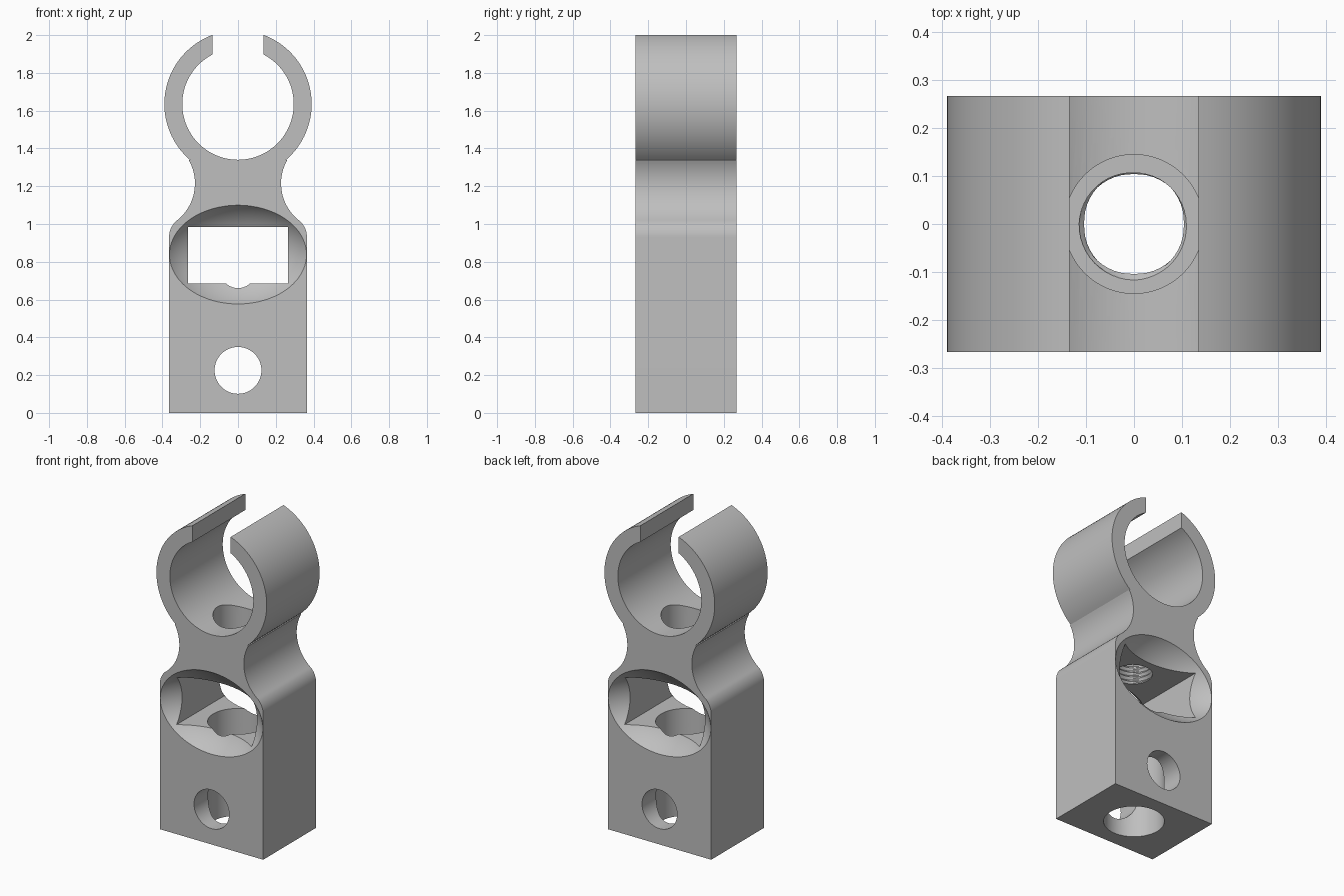
import bpy, bmesh, math
from mathutils import Matrix, Vector

if "Cube" in bpy.data.objects:
    bpy.data.objects.remove(bpy.data.objects["Cube"])

HALF_DEPTH = 0.267
HALF_WIDTH = 0.365
RING_Z = 1.635

grey = bpy.data.materials.new("plain grey")
grey.use_nodes = True
grey.diffuse_color = (0.52, 0.52, 0.52, 1)
grey.node_tree.nodes["Principled BSDF"].inputs["Base Color"].default_value = grey.diffuse_color


def finish(bm, name):
    bmesh.ops.recalc_face_normals(bm, faces=bm.faces)
    mesh = bpy.data.meshes.new(name)
    bm.to_mesh(mesh)
    bm.free()
    mesh.materials.append(grey)
    obj = bpy.data.objects.new(name, mesh)
    bpy.context.collection.objects.link(obj)
    return obj


def arc(cx, cz, r, start, end, steps):
    angles = [math.radians(start + (end - start) * i / steps) for i in range(steps + 1)]
    return [(cx + r * math.cos(a), cz + r * math.sin(a)) for a in angles]


def cylinder(name, r, length, centre, along_y=False):
    bm = bmesh.new()
    turn = Matrix.Rotation(math.pi / 2, 4, "X") if along_y else Matrix()
    bmesh.ops.create_cone(bm, cap_ends=True, segments=64, radius1=r, radius2=r,
                          depth=length, matrix=Matrix.Translation(centre) @ turn)
    return finish(bm, name)


def bowl(name, side):
    # ellipsoid centred outside the face, leaving a shallow oval dish
    bm = bmesh.new()
    place = Matrix.Translation((0, side * (HALF_DEPTH + 0.186), 0.838))
    size = Matrix.Diagonal((0.436, 0.336, 0.314, 1))
    bmesh.ops.create_uvsphere(bm, u_segments=96, v_segments=48, radius=1, matrix=place @ size)
    return finish(bm, name)


def thread(name, low, high, r_in, r_out, pitch, sides=48):
    # column whose radius ripples along a helix
    bm = bmesh.new()
    levels = round((high - low) / pitch * 4)
    rings = []
    for i in range(levels + 1):
        ring = []
        for j in range(sides):
            wave = abs((i / 4 - j / sides) % 1 * 2 - 1)
            r = r_in + (r_out - r_in) * wave
            a = math.tau * j / sides
            ring.append(bm.verts.new((r * math.cos(a), r * math.sin(a), low + i * pitch / 4)))
        rings.append(ring)
    for lower, upper in zip(rings, rings[1:]):
        for j in range(sides):
            k = (j + 1) % sides
            bm.faces.new((lower[j], lower[k], upper[k], upper[j]))
    bm.faces.new(rings[0])
    bm.faces.new(rings[-1])
    bmesh.ops.triangulate(bm, faces=bm.faces)
    return finish(bm, name)


# Body profile: open ring, waisted neck and square base
inner_top = math.degrees(math.acos(0.135 / 0.295))
outer_top = math.degrees(math.acos(0.135 / 0.39))
half = arc(0, RING_Z, 0.295, -90, inner_top, 40)
half += arc(0, RING_Z, 0.39, outer_top, -49.1, 36)
half += arc(0.478, 1.215, 0.25, 150.9, 231.3, 20)
half += arc(0.251, 0.931, 0.114, 51.3, 0, 10)[1:]
half.append((HALF_WIDTH, 0))
outline = half + [(-x, z) for x, z in reversed(half[1:])]

bm = bmesh.new()
face = bm.faces.new([bm.verts.new((x, -HALF_DEPTH, z)) for x, z in outline])
grown = bmesh.ops.extrude_face_region(bm, geom=[face])
moved = [v for v in grown["geom"] if isinstance(v, bmesh.types.BMVert)]
bmesh.ops.translate(bm, verts=moved, vec=(0, 2 * HALF_DEPTH, 0))
body = finish(bm, "clip_body")

# Rectangular slot through the body
bm = bmesh.new()
bmesh.ops.create_cube(bm, size=1, matrix=Matrix.Translation((0, 0, 0.835))
                      @ Matrix.Diagonal((0.53, 1, 0.3, 1)))
slot = finish(bm, "slot_cutter")

cutters = [
    slot,
    bowl("front_dish_cutter", -1),
    bowl("back_dish_cutter", 1),
    cylinder("cross_hole_cutter", 0.124, 1, Vector((0, 0, 0.225)), True),
    cylinder("base_bore_cutter", 0.176, 0.9, Vector((0, 0, 0.35))),
    cylinder("ring_bore_cutter", 0.145, 0.45, Vector((0, 0, 1.355))),
    thread("thread_cutter", 0.93, 1.17, 0.104, 0.12, 0.03),
]

# Cut every opening, then drop the cutters
bpy.context.view_layer.objects.active = body
for cutter in cutters:
    cutter.hide_render = True
    cut = body.modifiers.new(cutter.name, "BOOLEAN")
    cut.operation = "DIFFERENCE"
    cut.solver = "EXACT"
    cut.object = cutter
    bpy.ops.object.modifier_apply(modifier=cut.name)
    bpy.data.objects.remove(cutter)

bpy.ops.object.select_all(action="DESELECT")
body.select_set(True)
bpy.ops.object.shade_smooth_by_angle(angle=math.radians(25))
